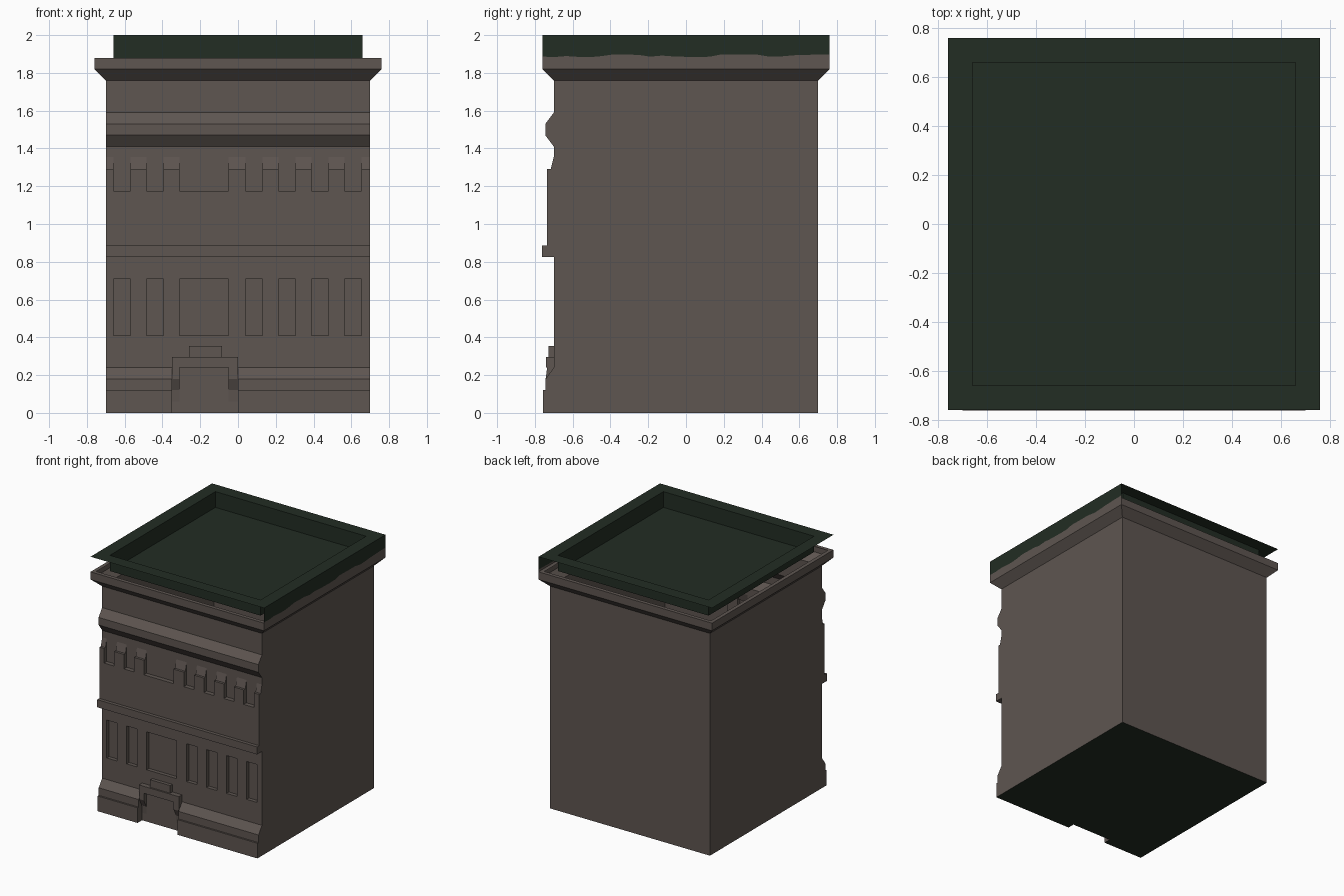
import bpy, bmesh, random

if "Cube" in bpy.data.objects:
    bpy.data.objects.remove(bpy.data.objects["Cube"])

random.seed(4)

def material(name, rgb):
    m = bpy.data.materials.new(name)
    m.diffuse_color = (*rgb, 1)
    m.use_nodes = True
    m.node_tree.nodes["Principled BSDF"].inputs["Base Color"].default_value = m.diffuse_color
    return m

STONE = material("brown stone", (0.112, 0.092, 0.082))
GREEN = material("dark green roofing", (0.016, 0.026, 0.017))

def make(name, quads, mat):
    """Build one object from a list of polygons."""
    bm = bmesh.new()
    for q in quads:
        bm.faces.new([bm.verts.new(p) for p in q])
    bmesh.ops.remove_doubles(bm, verts=bm.verts, dist=1e-4)
    bmesh.ops.dissolve_degenerate(bm, edges=bm.edges, dist=1e-5)
    bmesh.ops.recalc_face_normals(bm, faces=bm.faces)
    me = bpy.data.meshes.new(name)
    bm.to_mesh(me)
    bm.free()
    me.materials.append(mat)
    ob = bpy.data.objects.new(name, me)
    bpy.context.collection.objects.link(ob)
    return ob

def square(r, z):
    return [(-r, -r, z), (r, -r, z), (r, r, z), (-r, r, z)]

def ring(profile):
    """Square loft through (half width, height) pairs."""
    out = []
    for (r0, z0), (r1, z1) in zip(profile, profile[1:]):
        a, b = square(r0, z0), square(r1, z1)
        out += [(a[i], a[(i + 1) % 4], b[(i + 1) % 4], b[i]) for i in range(4)]
    return out

W = 0.70

# Facade relief: each row gives (bottom depth, top depth) for a position x
windows = [(-0.66, -0.57), (-0.485, -0.395), (-0.31, -0.05), (0.04, 0.13),
           (0.215, 0.305), (0.39, 0.48), (0.565, 0.655)]
is_win = lambda x: any(a < x < b for a, b in windows)
is_door = lambda x: -0.35 < x < 0
is_jamb = lambda x: is_door(x) and not -0.31 < x < -0.05

def door_row(jamb, plinth):
    return lambda x: (jamb if is_jamb(x) else (W, W)) if is_door(x) else plinth

def flat(d):
    return lambda x: (d, d)

def where(test, yes, no):
    return lambda x: yes if test(x) else no

F = (W, W)
rows = [
    (0.06, door_row(F, (0.757, 0.757))),                              # plinth
    (0.12, door_row((W, 0.705), (0.757, 0.757))),
    (0.18, door_row((0.705, 0.735), (0.743, 0.743))),
    (0.24, door_row((0.735, 0.735), (0.743, W))),
    (0.295, where(is_door, (0.74, 0.74), F)),                         # door hood
    (0.355, where(lambda x: -0.26 < x < -0.085, (0.727, 0.727), F)),
    (0.41, flat(W)),
    (0.71, where(is_win, (0.67, 0.67), F)),                           # lower windows
    (0.825, flat(W)),
    (0.885, flat(0.762)),                                             # belt course
    (1.175, flat(0.735)),
    (1.29, where(is_win, F, (0.735, 0.735))),                         # upper windows
    (1.355, where(is_win, F, (0.716, W))),
    (1.41, flat(W)),
    (1.47, flat((W))),
    (1.53, flat(0.745)),                                              # upper moulding
    (1.59, lambda x: (0.745, W)),
    (1.76, flat(W)),
]
rows[14] = (1.47, lambda x: (W, 0.745))

cuts = sorted({-W, W, -0.35, -0.26, -0.085, 0.0} | {v for w in windows for v in w})
mids = [(a + b) / 2 for a, b in zip(cuts, cuts[1:])]
quads, plinth_base = [], []
z0, prev = 0.0, [W] * len(mids)
for z1, depth in rows:
    cells = [depth(x) for x in mids]
    for i, (b, t) in enumerate(cells):
        xa, xb = cuts[i], cuts[i + 1]
        quads.append([(xa, -b, z0), (xb, -b, z0), (xb, -t, z1), (xa, -t, z1)])
        if abs(prev[i] - b) > 1e-4:                                   # ledge
            q = [(xa, -prev[i], z0), (xb, -prev[i], z0), (xb, -b, z0), (xa, -b, z0)]
            (plinth_base if z0 == 0 else quads).append(q)
    ext = [F] + cells + [F]
    for x, l, r in zip(cuts, ext, ext[1:]):                           # side returns
        db, dt = abs(l[0] - r[0]) > 1e-4, abs(l[1] - r[1]) > 1e-4
        if db or dt:
            q = [(x, -l[0], z0)] + ([(x, -r[0], z0)] if db else [])
            q += [(x, -r[1], z1)] + ([(x, -l[1], z1)] if dt else [])
            quads.append(q)
    z0, prev = z1, [c[1] for c in cells]
make("front_facade", quads, STONE)

# Plain side and back walls, closed underneath
make("side_and_back_walls", ring([(W, 0), (W, 1.76)])[1:], STONE)
make("ground_floor", [square(W, 0)] + plinth_base, GREEN)

# Cornice with flared underside and narrow lip
make("cornice", ring([(W, 1.76), (0.76, 1.82), (0.76, 1.88), (0.73, 1.88)]), STONE)

# Roof tray: thin flange, sunken well
make("roof_tray", ring([(0.76, 2.0), (0.66, 2.0), (0.66, 1.875)]) + [square(0.66, 1.875)], GREEN)

# Right-hand parapet with a ragged lower edge
n = 24
ys = [-0.76 + 1.52 * i / n for i in range(n + 1)]
zs = [random.uniform(1.882, 1.9) for _ in ys]
X = 0.76
upper, lower = [], []
for ya, yb, za, zb in zip(ys, ys[1:], zs, zs[1:]):
    upper.append([(X, ya, za), (X, yb, zb), (X, yb, 2.0), (X, ya, 2.0)])
    lower.append([(X, ya, 1.88), (X, yb, 1.88), (X, yb, zb), (X, ya, za)])
make("right_parapet", upper, GREEN)
make("right_parapet_base", lower, STONE)
